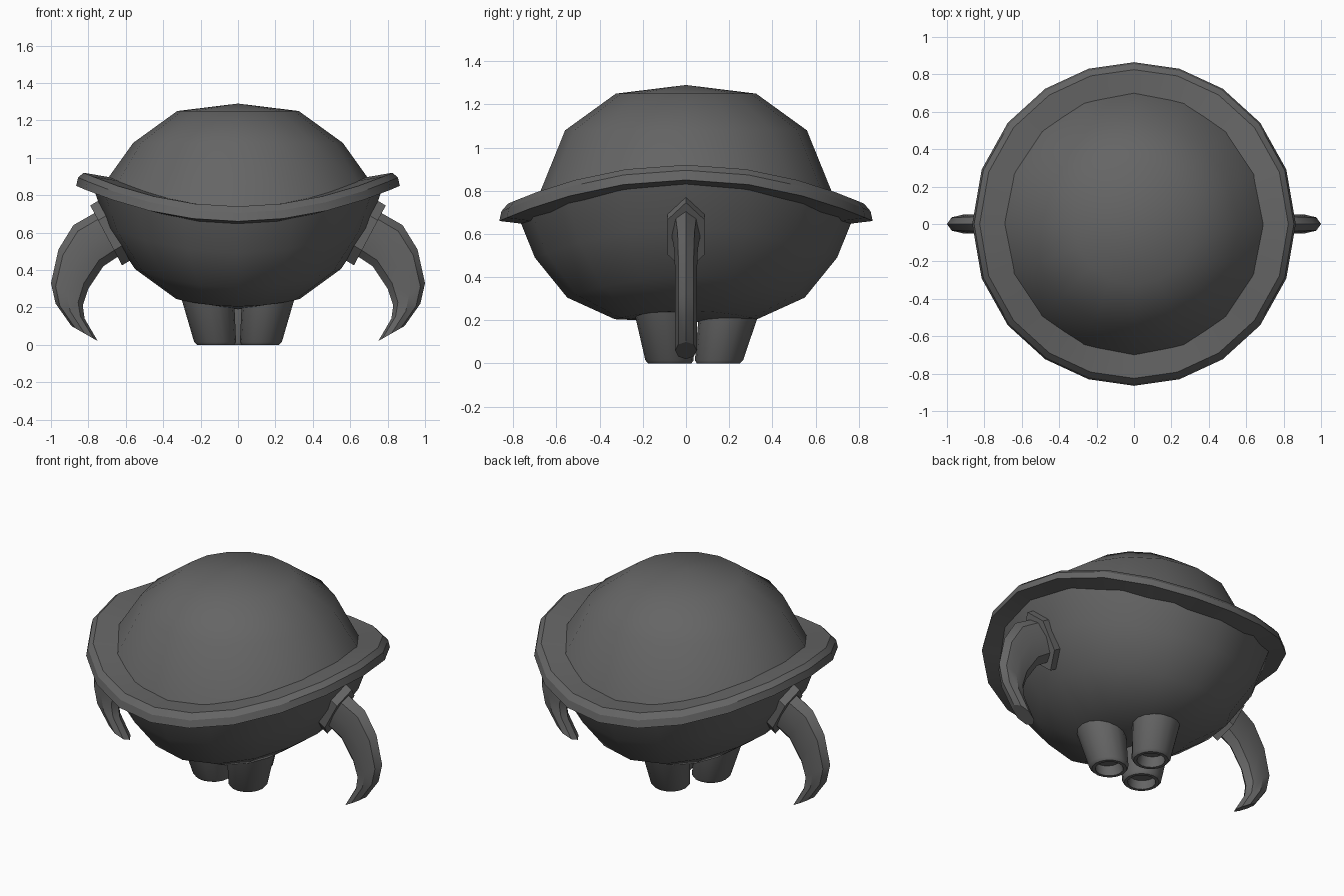
import bpy, bmesh
from math import sin, cos, pi, radians
from mathutils import Vector

cube = bpy.data.objects.get("Cube")
if cube:
    bpy.data.objects.remove(cube, do_unlink=True)

grey = bpy.data.materials.new("dark_grey")
grey.use_nodes = True
grey.diffuse_color = (0.13, 0.13, 0.13, 1)
grey.node_tree.nodes["Principled BSDF"].inputs["Base Color"].default_value = grey.diffuse_color


def loft(name, rings, angle, cap=True, loop=False):
    """Skin a list of equal-length point rings into one object."""
    bm = bmesh.new()
    rows = [[bm.verts.new(p) for p in ring] for ring in rings]
    pairs = list(zip(rows, rows[1:])) + ([(rows[-1], rows[0])] if loop else [])
    for a, b in pairs:
        for i in range(len(a)):
            j = (i + 1) % len(a)
            bm.faces.new((a[i], a[j], b[j], b[i]))
    if cap:
        bm.faces.new(rows[0])
        bm.faces.new(rows[-1])
    bmesh.ops.remove_doubles(bm, verts=bm.verts, dist=0.0005)
    bmesh.ops.recalc_face_normals(bm, faces=bm.faces)
    mesh = bpy.data.meshes.new(name)
    bm.to_mesh(mesh)
    bm.free()
    mesh.materials.append(grey)
    obj = bpy.data.objects.new(name, mesh)
    bpy.context.collection.objects.link(obj)
    bpy.ops.object.select_all(action='DESELECT')
    obj.select_set(True)
    bpy.context.view_layer.objects.active = obj
    bpy.ops.object.shade_smooth_by_angle(angle=radians(angle))
    return obj


def saddle_ring(r, z, lift, n, warp=0):
    """Circle raised at the sides and lowered at the front and back."""
    ring = []
    for i in range(n):
        a = 2 * pi * i / n
        a += warp * sin(2 * a)
        ring.append((r * cos(a), r * sin(a), z + lift * cos(2 * a)))
    return ring


def oval(center, u, v, n):
    return [center + u * cos(2 * pi * i / n) + v * sin(2 * pi * i / n) for i in range(n)]


# Domed top and bowl: radius, height, saddle lift
dome = [(0, 1.29, 0), (0.325, 1.25, 0), (0.56, 1.08, 0), (0.71, 0.79, 0.08)]
bowl = [(0, 0.19, 0), (0.33, 0.225, 0.02), (0.55, 0.355, 0.05),
        (0.70, 0.56, 0.07), (0.775, 0.76, 0.085)]
loft("dome", [saddle_ring(*p, 16) for p in dome], 60, cap=False)
loft("bowl", [saddle_ring(*p, 16) for p in bowl], 60, cap=False)

# Wavy brim
brim = [(0.68, 0.815, 0.08), (0.825, 0.83, 0.09), (0.855, 0.80, 0.095),
        (0.865, 0.755, 0.095), (0.74, 0.735, 0.09)]
loft("brim", [saddle_ring(*p, 20, 0.05) for p in brim], 25, cap=False, loop=True)

# Claw arms: inner and outer edge (x, z), half width
claw = [((0.60, 0.50), (0.74, 0.72), 0.07), ((0.72, 0.42), (0.88, 0.64), 0.055),
        ((0.80, 0.30), (0.96, 0.51), 0.05), ((0.83, 0.21), (1.0, 0.33), 0.05),
        ((0.82, 0.14), (0.975, 0.22), 0.05), ((0.75, 0.02), (0.89, 0.10), 0.05)]
for side, label in ((1, "left"), (-1, "right")):
    rings = []
    for inner, outer, w in claw:
        a = Vector((side * inner[0], 0, inner[1]))
        b = Vector((side * outer[0], 0, outer[1]))
        rings.append(oval((a + b) / 2, (b - a) / 2, Vector((0, w, 0)), 8))
    loft(label + "_claw", rings, 30)
    # Pointed collar plate at the shoulder
    along = Vector((side * 0.085, 0, 0.16))
    across = Vector((0, 0.10, 0))
    ends = [Vector((side * 0.655, 0, 0.615)), Vector((side * 0.705, 0, 0.585))]
    loft(label + "_collar", [oval(c, along, across, 6) for c in ends], 30)

# Three flared hollow feet: radius, height
foot = [(0.15, 0.32), (0.112, 0.015), (0.10, 0.0), (0.08, 0.0), (0.075, 0.06)]
for name, x, y in (("front_left_foot", 0.12, -0.075), ("front_right_foot", -0.12, -0.075),
                   ("back_foot", 0, 0.15)):
    rings = []
    for r, z in foot:
        splay = 1 + 1.4 * z
        rings.append(oval(Vector((x * splay, y * splay, z)),
                          Vector((r, 0, 0)), Vector((0, r, 0)), 16))
    loft(name, rings, 35)
